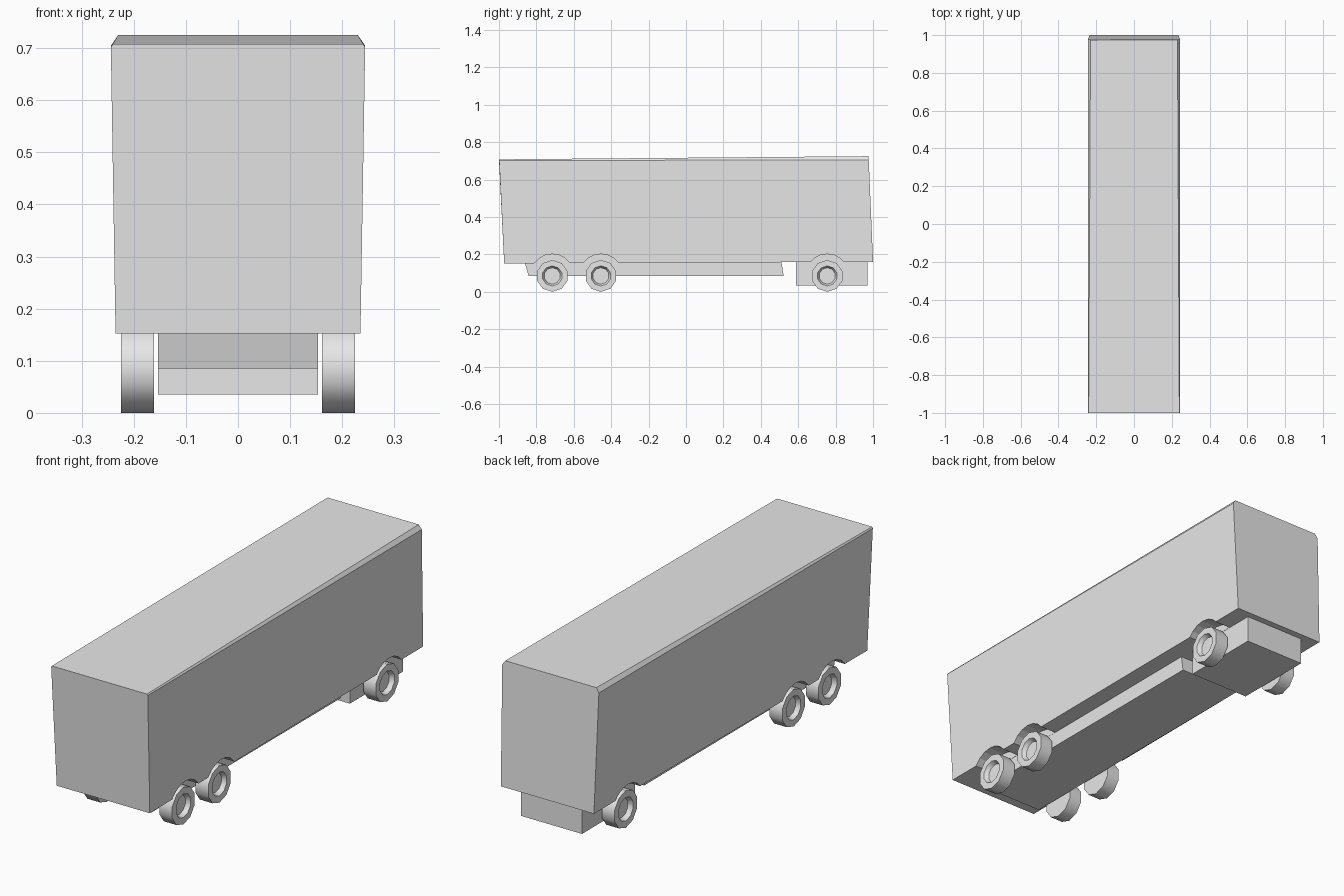
import bpy, bmesh, math

if "Cube" in bpy.data.objects:
    bpy.data.objects.remove(bpy.data.objects["Cube"])

grey = bpy.data.materials.new("light_grey")
grey.diffuse_color = (0.8, 0.8, 0.8, 1)
grey.use_nodes = True
grey.node_tree.nodes["Principled BSDF"].inputs["Base Color"].default_value = grey.diffuse_color

WHEEL_Y = (-0.715, -0.455, 0.755)
WHEEL_R = 0.085


def finish(name, bm, angle=None):
    """Turn a bmesh into a named object, optionally smoothed by angle."""
    bmesh.ops.recalc_face_normals(bm, faces=bm.faces)
    mesh = bpy.data.meshes.new(name)
    bm.to_mesh(mesh)
    bm.free()
    obj = bpy.data.objects.new(name, mesh)
    bpy.context.collection.objects.link(obj)
    mesh.materials.append(grey)
    if angle is not None:
        bpy.ops.object.select_all(action='DESELECT')
        obj.select_set(True)
        bpy.context.view_layer.objects.active = obj
        bpy.ops.object.shade_smooth_by_angle(angle=math.radians(angle))
    return obj


def loft(name, rings, closed=False, angle=None):
    """Skin rings of equal point count; cap the ends unless closed."""
    bm = bmesh.new()
    loops = [[bm.verts.new(p) for p in ring] for ring in rings]
    n = len(loops[0])
    for a, b in zip(loops, loops[1:]):
        for i in range(n):
            j = (i + 1) % n
            bm.faces.new((a[i], a[j], b[j], b[i]))
    bm.faces.new(loops[0])
    bm.faces.new(loops[-1])
    return finish(name, bm, angle)


def section(half):
    """Mirror a half outline of (x, y, z) points across x = 0."""
    return half + [(-x, y, z) for x, y, z in reversed(half)]


def ring(x, y, r, sides):
    return [(x, y + r * math.sin(2 * math.pi * i / sides),
             WHEEL_R + r * math.cos(2 * math.pi * i / sides)) for i in range(sides)]


# Trailer body: raked ends, roof chamfer that grows towards the back
body = loft("trailer_body", [
    section([(0.235, -0.972, 0.152), (0.244, -0.999, 0.702), (0.24, -1.0, 0.708)]),
    section([(0.235, 1.0, 0.16), (0.244, 0.977, 0.705), (0.23, 0.975, 0.725)]),
])

# Wheel arches cut into the lower sides
for y in WHEEL_Y:
    for s in (-1, 1):
        cutter = loft("arch_cutter", [ring(s * 0.155, y, 0.117, 20),
                                      ring(s * 0.30, y, 0.117, 20)])
        cutter.hide_render = True
        cutter.hide_viewport = True
        mod = body.modifiers.new("arch", 'BOOLEAN')
        mod.operation = 'DIFFERENCE'
        mod.solver = 'EXACT'
        mod.object = cutter


def underbody(name, y0_top, y0_bot, y1_bot, y1_top, z_bot):
    side = [(y0_top, 0.158), (y0_bot, z_bot), (y1_bot, z_bot), (y1_top, 0.162)]
    loft(name, [[(x, y, z) for y, z in side] for x in (-0.154, 0.154)])


# Long skirt and rear box below the floor
underbody("chassis_skirt", -0.862, -0.842, 0.522, 0.51, 0.085)
underbody("rear_box", 0.587, 0.587, 0.97, 0.97, 0.035)

# Wheels with a dished hub on the outside
for i, y in enumerate(WHEEL_Y):
    for s, side in ((-1, "left"), (1, "right")):
        profile = [(0.161, WHEEL_R), (0.225, WHEEL_R), (0.225, 0.054), (0.205, 0.044)]
        loft(f"wheel_{side}_{i + 1}", [ring(s * x, y, r, 10) for x, r in profile], angle=50)
